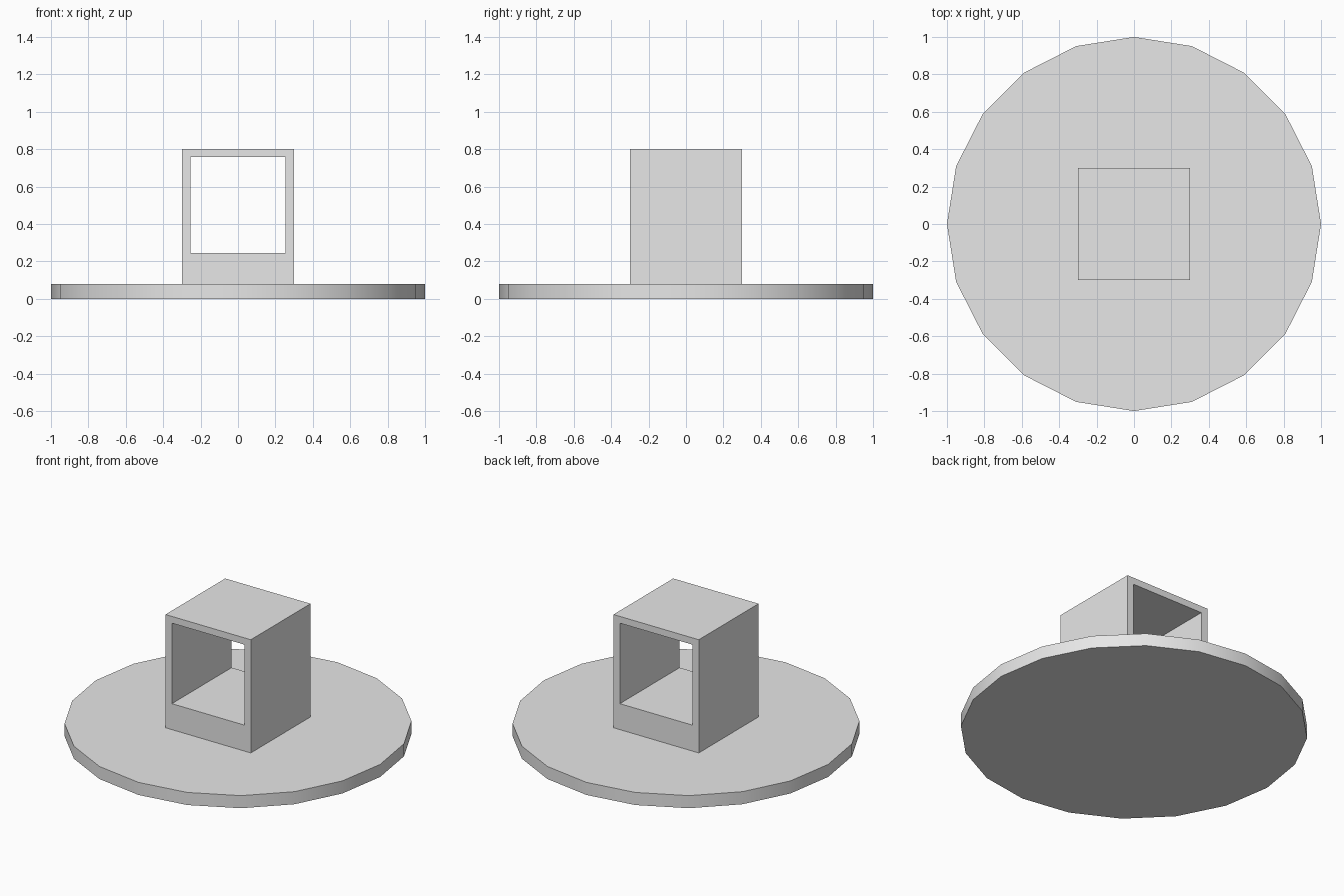
import bpy
import bmesh
import math
from mathutils import Vector

cube = bpy.data.objects.get("Cube")
if cube:
    bpy.data.objects.remove(cube, do_unlink=True)

BASE_HEIGHT = 0.08
HALF = 0.3       # half width of the housing
TOP = 0.8
HOLE_HALF = 0.255
HOLE_BOTTOM, HOLE_TOP = 0.245, 0.757

grey = bpy.data.materials.new("light_grey")
grey.use_nodes = True
colour = (0.8, 0.8, 0.8, 1)
grey.diffuse_color = colour
grey.node_tree.nodes["Principled BSDF"].inputs["Base Color"].default_value = colour


def rectangle(half_width, bottom, top):
    """Corners of an upright rectangle on the front plane."""
    return [Vector((x, -HALF, z)) for x, z in
            ((-half_width, bottom), (half_width, bottom),
             (half_width, top), (-half_width, top))]


# Round base plate with a smooth rim
bpy.ops.mesh.primitive_cylinder_add(
    vertices=20, radius=1, depth=BASE_HEIGHT, location=(0, 0, BASE_HEIGHT / 2))
base = bpy.context.object
base.name = "base_plate"
base.data.materials.append(grey)
bpy.ops.object.shade_smooth_by_angle(angle=math.radians(30))

# Square housing, open from front to back: a frame profile extruded along y
bm = bmesh.new()
outer = [bm.verts.new(p) for p in rectangle(HALF, BASE_HEIGHT, TOP)]
inner = [bm.verts.new(p) for p in rectangle(HOLE_HALF, HOLE_BOTTOM, HOLE_TOP)]
frame = []
for i in range(4):
    j = (i + 1) % 4
    frame.append(bm.faces.new((outer[i], outer[j], inner[j], inner[i])))
result = bmesh.ops.extrude_face_region(bm, geom=frame, use_keep_orig=True)
moved = [g for g in result["geom"] if isinstance(g, bmesh.types.BMVert)]
bmesh.ops.translate(bm, verts=moved, vec=(0, 2 * HALF, 0))
bmesh.ops.recalc_face_normals(bm, faces=bm.faces)
mesh = bpy.data.meshes.new("square_housing")
bm.to_mesh(mesh)
bm.free()
mesh.materials.append(grey)
housing = bpy.data.objects.new("square_housing", mesh)
bpy.context.collection.objects.link(housing)
